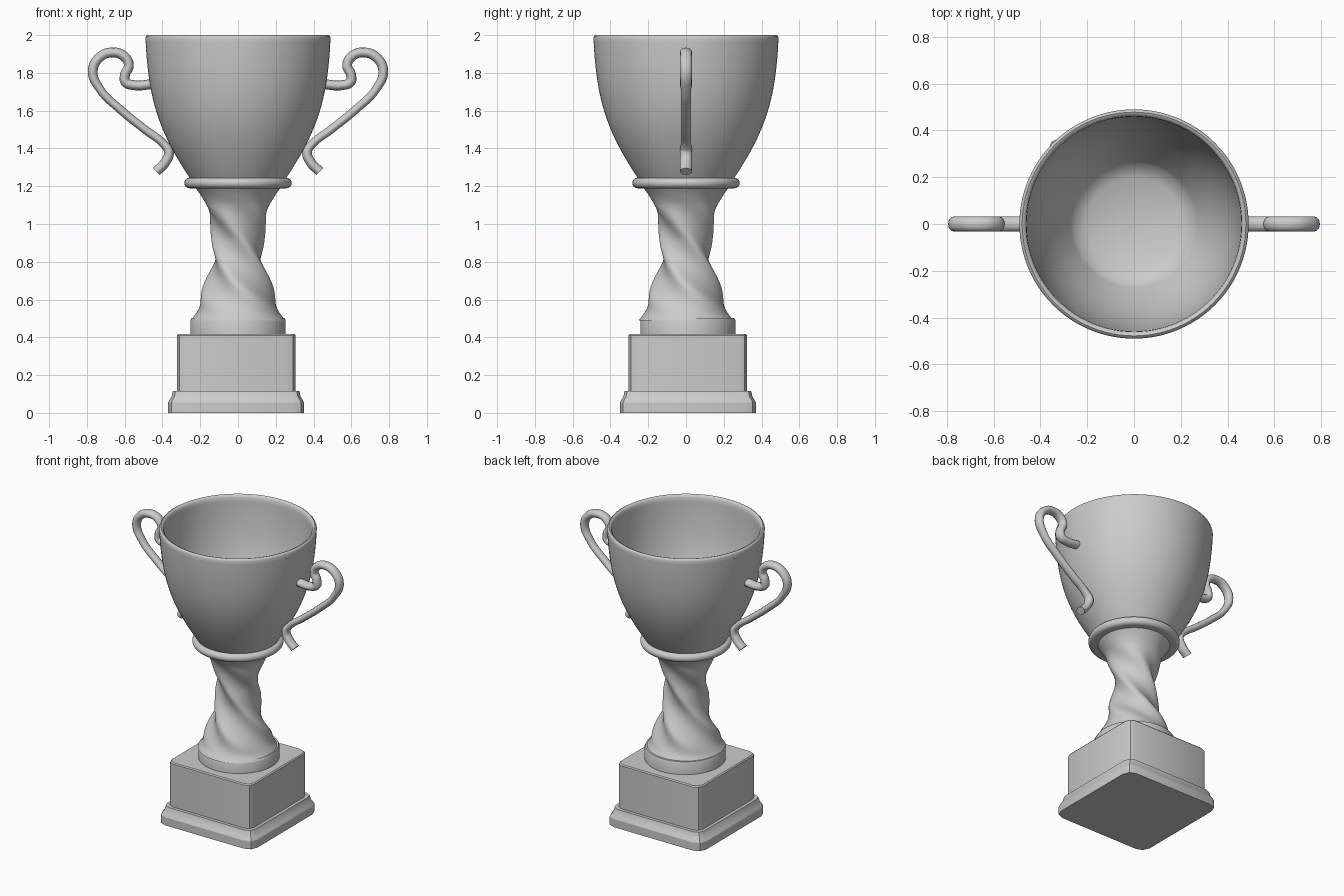
import bpy, bmesh, math

if "Cube" in bpy.data.objects:
    bpy.data.objects.remove(bpy.data.objects["Cube"])


def mesh_object(name, rings, caps=True, angle=40):
    """Loft a list of closed point rings into one smooth-shaded object."""
    bm = bmesh.new()
    loops = [[bm.verts.new(p) for p in ring] for ring in rings]
    n = len(loops[0])
    for a, b in zip(loops, loops[1:]):
        for i in range(n):
            j = (i + 1) % n
            bm.faces.new((a[i], a[j], b[j], b[i]))
    if caps:
        bm.faces.new(loops[0][::-1])
        bm.faces.new(loops[-1])
    bmesh.ops.recalc_face_normals(bm, faces=bm.faces)
    me = bpy.data.meshes.new(name)
    bm.to_mesh(me)
    bm.free()
    ob = bpy.data.objects.new(name, me)
    bpy.context.collection.objects.link(ob)
    select(ob)
    bpy.ops.object.shade_smooth_by_angle(angle=math.radians(angle))
    return ob


def select(ob):
    bpy.ops.object.select_all(action='DESELECT')
    ob.select_set(True)
    bpy.context.view_layer.objects.active = ob


def circle(r, z, n=96):
    return [(r * math.cos(2 * math.pi * i / n), r * math.sin(2 * math.pi * i / n), z)
            for i in range(n)]


def round_square(h, z, c, cx=-0.01, cy=0.01, seg=2):
    pts = []
    for k in range(4):
        mid = math.pi / 4 + k * math.pi / 2
        ox, oy = math.copysign(h - c, math.cos(mid)), math.copysign(h - c, math.sin(mid))
        for s in range(seg + 1):
            a = k * math.pi / 2 + s * math.pi / 2 / seg
            pts.append((cx + ox + c * math.cos(a), cy + oy + c * math.sin(a), z))
    return pts


def interp(table, z):
    """Smooth (Catmull-Rom style) lookup in rows sorted by rising z."""
    i = max(k for k in range(len(table) - 1) if table[k][0] <= z + 1e-9)
    z0, z1 = table[i][0], table[i + 1][0]
    t = (z - z0) / (z1 - z0)

    def slope(k, col):
        lo, hi = max(k - 1, 0), min(k + 1, len(table) - 1)
        return (table[hi][col] - table[lo][col]) / (table[hi][0] - table[lo][0]) * (z1 - z0)

    out = []
    for col in range(1, len(table[0])):
        p, q = table[i][col], table[i + 1][col]
        out.append((2*t**3 - 3*t*t + 1) * p + (t**3 - 2*t*t + t) * slope(i, col)
                   + (3*t*t - 2*t**3) * q + (t**3 - t*t) * slope(i + 1, col))
    return out


# square plinth and block
mesh_object("plinth", [round_square(h, z, c) for h, z, c in
            [(.36, 0, .06), (.36, .055, .06), (.352, .07, .055),
             (.342, .085, .05), (.335, .115, .05)]], angle=25)
mesh_object("base_block", [round_square(h, z, .045) for h, z in
            [(.314, .10), (.314, .41), (.308, .417)]], angle=25)

# round foot under the stem
foot = mesh_object("stem_foot", [circle(r, z) for r, z in
                   [(.252, .41), (.252, .49), (.246, .502)]])
foot.location.y = 0.01

# twisted stem: z, half width, squareness exponent
stem = [(.49, .25, 2), (.53, .22, 2.1), (.58, .192, 2.8), (.675, .152, 4.5),
        (.75, .13, 5), (.81, .119, 5), (.88, .116, 5), (.95, .119, 4.5),
        (1.03, .138, 3.2), (1.10, .165, 2.3), (1.15, .196, 2), (1.20, .232, 2)]
rings = []
for k in range(73):
    z = .49 + .71 * k / 72
    a, p = interp(stem, z)
    twist = (.81 - z) / .27 * math.pi / 2
    ring = []
    for i in range(96):
        t = 2 * math.pi * i / 96
        r = a / (abs(math.cos(t)) ** p + abs(math.sin(t)) ** p) ** (1 / p)
        ring.append((r * math.cos(t + twist), r * math.sin(t + twist), z))
    rings.append(ring)
mesh_object("twisted_stem", rings, angle=60)

# collar ring between stem and cup
mesh_object("collar", [circle(.255 + .029 * math.cos(t), 1.217 + .028 * math.sin(t))
            for t in [-math.pi / 2 + math.pi * i / 12 for i in range(13)]])

# hollow cup: outer wall, rounded rim, inner wall, floor
outer = [(1.22, .24), (1.30, .292), (1.40, .35), (1.50, .398), (1.60, .434),
         (1.70, .459), (1.80, .475), (1.90, .485), (1.985, .49)]
zs = [1.22 + .765 * i / 32 for i in range(33)]
rings = [circle(interp(outer, z)[0], z) for z in zs]
rings += [circle(.486, 1.995), circle(.478, 2.0), circle(.468, 1.996), circle(.461, 1.985)]
rings += [circle(interp(outer, z)[0] - .03, z) for z in zs[-2:2:-1]]
rings.append(circle(.2, 1.255))
mesh_object("cup", rings, angle=50)

# scrolled handles, mirrored left and right
path = [(.455, 1.74), (.55, 1.735), (.596, 1.753), (.598, 1.79), (.578, 1.84),
        (.603, 1.888), (.667, 1.908), (.735, 1.88), (.769, 1.81), (.73, 1.713),
        (.624, 1.607), (.492, 1.50), (.39, 1.42), (.366, 1.38), (.386, 1.326), (.433, 1.278)]
for side, name in ((-1, "handle_left"), (1, "handle_right")):
    cu = bpy.data.curves.new(name, 'CURVE')
    cu.dimensions = '3D'
    cu.bevel_depth = .026
    cu.bevel_resolution = 4
    cu.resolution_u = 10
    cu.use_fill_caps = True
    sp = cu.splines.new('BEZIER')
    sp.bezier_points.add(len(path) - 1)
    for i, (bp, (x, z)) in enumerate(zip(sp.bezier_points, path)):
        bp.co = (side * x, 0, z)
        bp.handle_left_type = bp.handle_right_type = 'AUTO'
        bp.radius = .85 if 9 <= i <= 12 else 1.0
    ob = bpy.data.objects.new(name, cu)
    bpy.context.collection.objects.link(ob)
    ob.scale.y = 1.25
    select(ob)
    bpy.ops.object.convert(target='MESH')
    bpy.ops.object.shade_smooth_by_angle(angle=math.radians(40))
